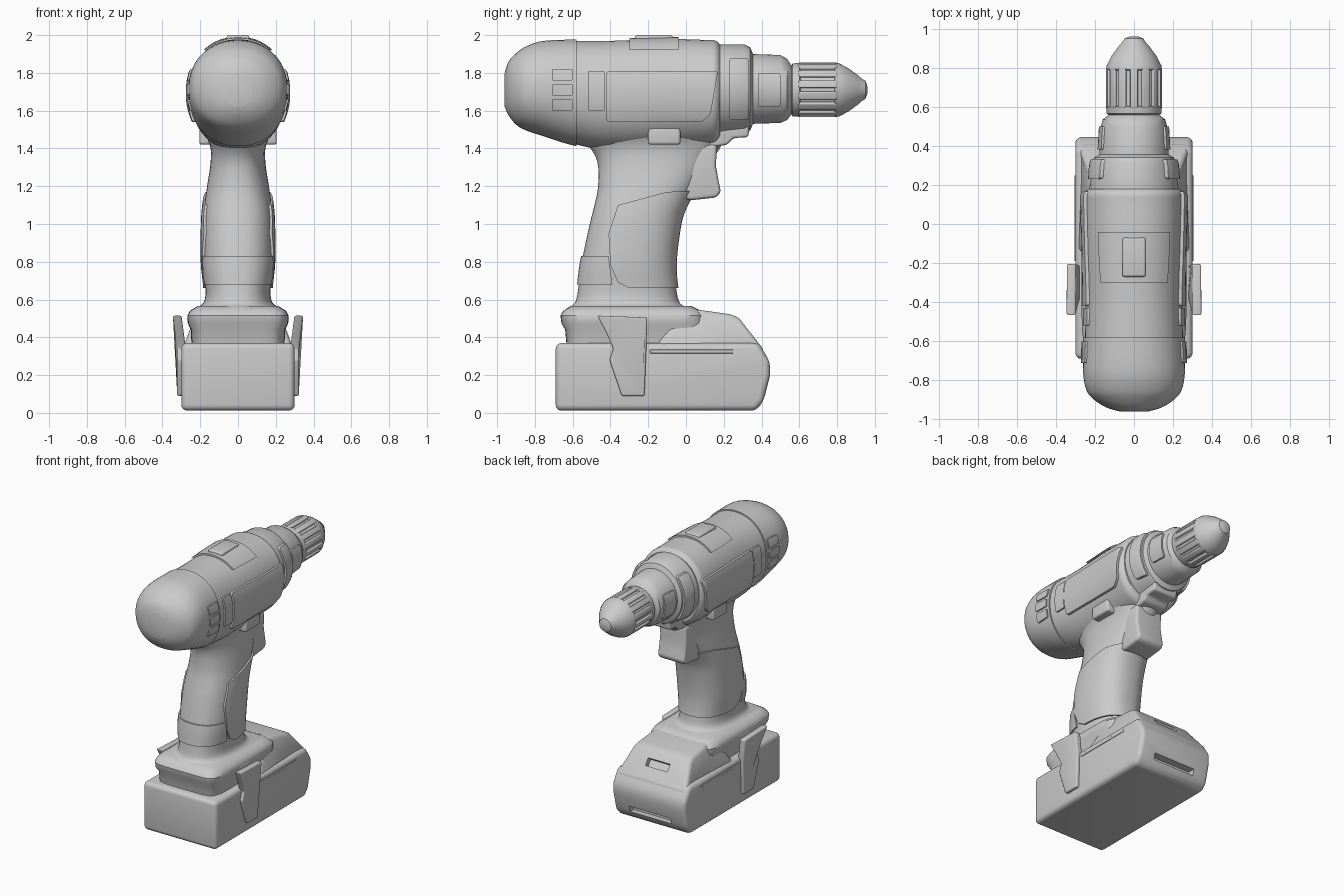
import bpy, bmesh, math

if "Cube" in bpy.data.objects:
    bpy.data.objects.remove(bpy.data.objects["Cube"])


def apply_all(ob):
    bpy.ops.object.select_all(action='DESELECT')
    ob.select_set(True)
    bpy.context.view_layer.objects.active = ob
    for m in list(ob.modifiers):
        bpy.ops.object.modifier_apply(modifier=m.name)
    bpy.ops.object.shade_smooth_by_angle(angle=math.radians(32))
    return ob


def make(name, rings):
    """Skin a stack of closed rings and cap both ends."""
    bm = bmesh.new()
    loops = [[bm.verts.new(p) for p in r] for r in rings]
    n = len(loops[0])
    for a, b in zip(loops, loops[1:]):
        for i in range(n):
            j = (i + 1) % n
            bm.faces.new((a[i], a[j], b[j], b[i]))
    bm.faces.new(loops[0][::-1])
    bm.faces.new(loops[-1])
    bmesh.ops.recalc_face_normals(bm, faces=bm.faces)
    me = bpy.data.meshes.new(name)
    bm.to_mesh(me)
    bm.free()
    ob = bpy.data.objects.new(name, me)
    bpy.context.collection.objects.link(ob)
    return ob


def spline(secs, steps):
    out = []
    for i in range(len(secs) - 1):
        p0, p1, p2 = secs[max(i - 1, 0)], secs[i], secs[i + 1]
        p3 = secs[min(i + 2, len(secs) - 1)]
        for k in range(steps):
            t = k / steps
            out.append([0.5 * (2 * b + (c - a) * t + (2 * a - 5 * b + 4 * c - d) * t * t
                               + (3 * b - a - 3 * c + d) * t ** 3)
                        for a, b, c, d in zip(p0, p1, p2, p3)])
    return out + [list(secs[-1])]


def loft(name, axis, secs, power=2.0, steps=1, grow=0.0, n=48):
    """Sections are (position, low, high, half width) along y or z."""
    rings = []
    for pos, lo, hi, hw in (spline(secs, steps) if steps > 1 else secs):
        mid, half, ring = (lo + hi) / 2, (hi - lo) / 2 + grow, []
        for i in range(n):
            a = 2 * math.pi * (i + 0.5) / n
            c, s = math.cos(a), math.sin(a)
            x = (hw + grow) * math.copysign(abs(c) ** (2 / power), c)
            v = mid + half * math.copysign(abs(s) ** (2 / power), s)
            ring.append((x, pos, v) if axis == 'y' else (x, v, pos))
        rings.append(ring)
    return apply_all(make(name, rings))


def prism(name, pts, x0, x1, bevel=0.0, mirror=False, warp=None):
    """Side-view outline (y, z) extruded from x0 to x1."""
    ob = make(name, [[(x, y, z) for y, z in pts] for x in (x0, x1)])
    if bevel:
        m = ob.modifiers.new("bevel", 'BEVEL')
        m.width, m.segments, m.limit_method = bevel, 4, 'ANGLE'
        m.angle_limit = math.radians(20)
    apply_all(ob)
    if warp:
        for v in ob.data.vertices:
            v.co.x = warp(v.co.x, v.co.z)
    if mirror:
        ob.modifiers.new("mirror", 'MIRROR')
    return apply_all(ob)


def boolean(ob, cutter, op):
    m = ob.modifiers.new("bool", 'BOOLEAN')
    m.operation, m.object, m.solver = op, cutter, 'EXACT'
    apply_all(ob)
    bpy.data.objects.remove(cutter)
    return ob


def rect(y0, y1, z0, z1):
    return [(y0, z0), (y1, z0), (y1, z1), (y0, z1)]


def skin(name, spec, pts, grow, bevel=0.0):
    """Raised panel that follows a lofted body inside a side-view outline."""
    ob = loft(name, grow=grow, **spec)
    return boolean(ob, prism("cutter", pts, -0.6, 0.6, bevel), 'INTERSECT')


# Motor housing with rear cap, side panels, vents and top switch
housing = dict(axis='y', power=2.15, steps=4, secs=[
    (-0.96, 1.63, 1.79, .06), (-0.94, 1.585, 1.85, .13), (-0.90, 1.535, 1.895, .195),
    (-0.85, 1.505, 1.93, .235), (-0.76, 1.475, 1.96, .252), (-0.6, 1.425, 1.968, .252),
    (-0.4, 1.39, 1.97, .25), (-0.1, 1.40, 1.98, .255), (0.1, 1.41, 1.975, .26),
    (0.155, 1.42, 1.972, .258), (0.18, 1.45, 1.95, .235)])
loft("motor_housing", **housing)
skin("rear_cap", housing, rect(-1.1, -0.58, 1.2, 2.2), 0.009)
skin("side_panel", housing,
     [(-.42, 1.54), (.08, 1.54), (.13, 1.58), (.17, 1.81), (-.42, 1.81)], 0.016, .015)
skin("side_badge_plate", housing, rect(-.52, -.43, 1.6, 1.81), 0.011, .01)
for k in range(3):
    z = 1.60 + k * 0.08
    skin("rear_vent", housing, rect(-.71, -.6, z, z + .06), 0.018, .008)
skin("top_plate", housing, rect(-.3, -.04, 1.92, 2.2), 0.012)
prism("speed_slider", rect(-.27, -.07, 1.94, 2.0), -.06, .06, .012)

# Gear collar, its lugs and the lamp block below it
collar = dict(axis='y', secs=[
    (.14, 1.45, 1.955, .235), (.2, 1.47, 1.95, .226), (.31, 1.48, 1.95, .216),
    (.34, 1.495, 1.935, .205), (.355, 1.53, 1.9, .178), (.5, 1.535, 1.895, .17),
    (.535, 1.55, 1.875, .16), (.565, 1.59, 1.83, .12)])
loft("gear_collar", **collar)
skin("collar_lug", collar, rect(.23, .33, 1.55, 1.88), 0.014, .015)
skin("nose_lug", collar, rect(.38, .5, 1.62, 1.8), 0.01, .012)
prism("lamp_block", [(.1, 1.4), (.22, 1.42), (.25, 1.455), (.33, 1.46), (.34, 1.56), (.1, 1.56)],
      -.1, .1, .015)

# Keyless chuck with ribs, tapering to a blunt tip
cz = 1.71
loft("chuck", 'y', [(y, cz - r, cz + r, r) for y, r in [
    (.55, .12), (.565, .14), (.6, .143), (.605, .131), (.785, .131), (.79, .143),
    (.81, .141), (.86, .115), (.91, .078), (.935, .056), (.95, .048), (.96, .02)]])
for k in range(14):
    rib = prism("chuck_rib", rect(.595, .80, .10, .144), -.02, .02, .006)
    rib.rotation_euler.y = 2 * math.pi * k / 14
    rib.location.z = cz

# Handle, rubber grip, lower band
handle = dict(axis='z', power=2.4, steps=4, secs=[
    (.50, -.66, .05, .27), (.55, -.635, .02, .235), (.58, -.59, -.03, .185),
    (.65, -.572, -.05, .172), (.8, -.552, -.06, .186), (1.0, -.51, -.035, .185),
    (1.1, -.485, .0, .178), (1.2, -.466, .06, .164), (1.33, -.47, .13, .145),
    (1.42, -.52, .19, .15), (1.52, -.6, .2, .2)])
loft("handle", **handle)
skin("rubber_grip", handle,
     [(-.3, .66), (.2, .66), (.2, 1.18), (-.1, 1.17), (-.36, 1.1), (-.41, .95), (-.40, .78), (-.36, .69)],
     0.012)
skin("handle_band", handle, [(-.8, .68), (-.39, .68), (-.41, .83), (-.8, .83)], 0.01)

# Trigger and direction selector
prism("trigger", [(-.06, 1.42), (-.06, 1.15), (.02, 1.125), (.16, 1.14), (.185, 1.17),
                  (.172, 1.23), (.158, 1.31), (.165, 1.42)], -.11, .11, .03)
prism("direction_selector", rect(-.2, -.03, 1.42, 1.515), .08, .205, .015, mirror=True)

# Foot of the handle
loft("foot", 'z', [(.33, -.63, .1, .245), (.44, -.64, .1, .25), (.475, -.66, .1, .266),
                   (.515, -.665, .1, .268), (.54, -.65, .08, .255), (.565, -.61, .03, .215)],
     power=7)

# Battery pack with upper front wedge and latch slots
battery = prism("battery", [(-.69, .012), (.37, .012), (.41, .06), (.445, .2), (.445, .27),
                            (.385, .37), (-.69, .37)], -.3, .3, .045)
boolean(battery, prism("cutter", rect(.37, .6, .075, .12), -.17, .17), 'DIFFERENCE')
wedge = prism("battery_front", [(-.18, .3), (-.14, .38), (-.07, .47), (.0, .535), (.05, .548),
                                (.25, .52), (.285, .497), (.415, .33), (.40, .28)],
              -.285, .285, .025,
              warp=lambda x, z: x * (1 - 1.3 * max(0, z - .36)))
boolean(wedge, prism("cutter", [(.285, .435), (.32, .392), (.43, .48), (.394, .522)], -.09, .09),
        'DIFFERENCE')
prism("battery_rail", rect(-.19, .25, .315, .335), .28, .304, .004, mirror=True)

# Side clips
prism("side_clip", [(-.34, .09), (-.22, .09), (-.21, .34), (-.205, .505), (-.47, .515),
                    (-.42, .42), (-.385, .34), (-.405, .28)], .275, .322, .01, mirror=True,
      warp=lambda x, z: x + .13 * max(0, z - .33))
